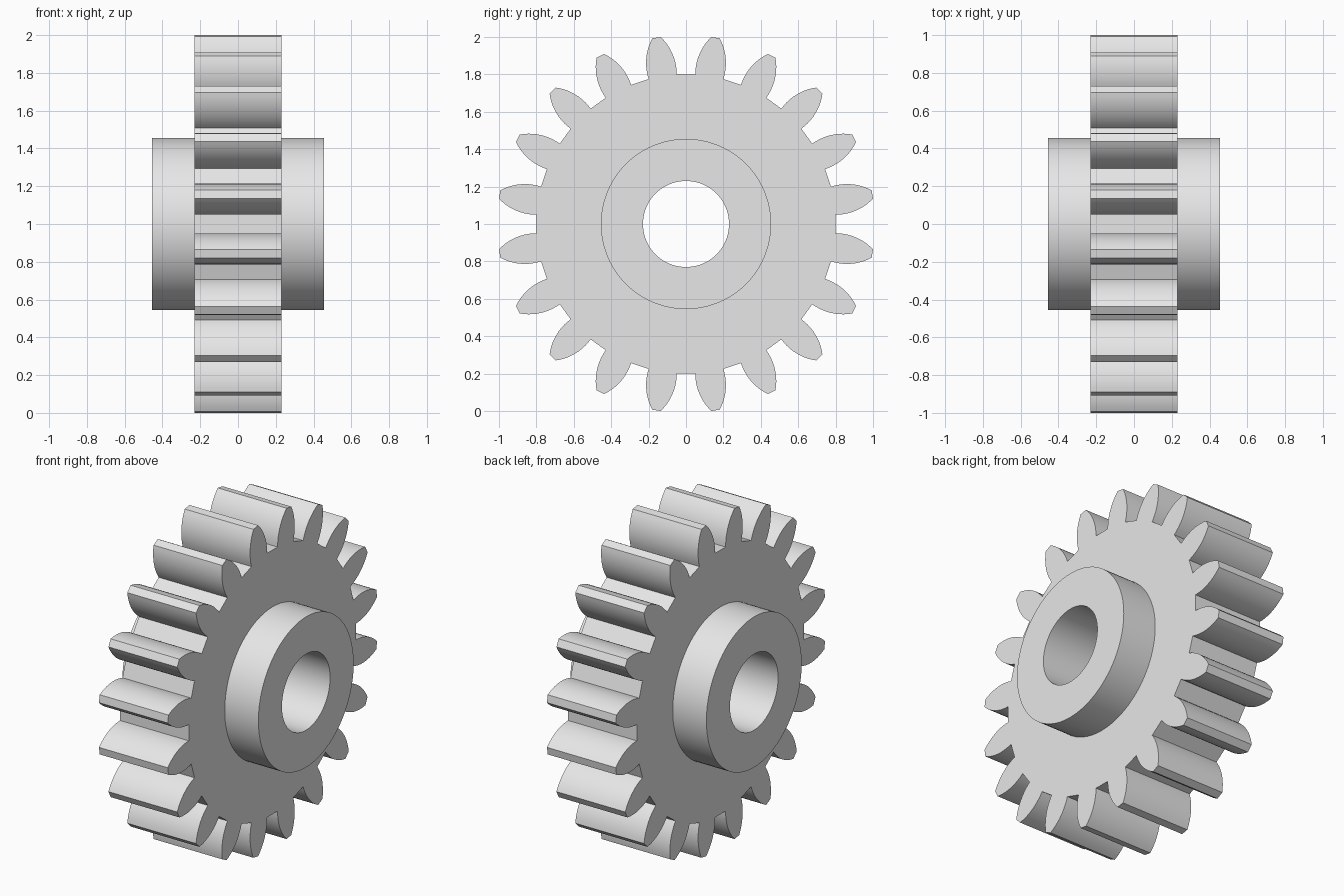
import bpy
import bmesh
from math import sin, cos, pi, radians, asin, hypot
from mathutils import Vector, Matrix

if "Cube" in bpy.data.objects:
    bpy.data.objects.remove(bpy.data.objects["Cube"], do_unlink=True)

TEETH = 20
ROOT_R, TIP_R = 0.80, 1.009
ROOT_HALF, TIP_HALF = radians(5.45), radians(1.3)
FLANK_R = 0.278          # radius of the rounded tooth flank
FLANK_STEPS = 10
GEAR_HALF = 0.23
HUB_R, HUB_HALF, BORE_R = 0.455, 0.455, 0.23
CENTRE = Vector((0, 0, 1))

steel = bpy.data.materials.new("light_grey_metal")
steel.use_nodes = True
steel.diffuse_color = (0.8, 0.8, 0.8, 1)
steel.node_tree.nodes["Principled BSDF"].inputs["Base Color"].default_value = (0.8, 0.8, 0.8, 1)


def finish(bm, name):
    """Turn a bmesh into a shaded object on the gear axis."""
    bmesh.ops.recalc_face_normals(bm, faces=bm.faces[:])
    mesh = bpy.data.meshes.new(name)
    bm.to_mesh(mesh)
    bm.free()
    mesh.materials.append(steel)
    obj = bpy.data.objects.new(name, mesh)
    obj.location = CENTRE
    bpy.context.collection.objects.link(obj)
    bpy.ops.object.select_all(action='DESELECT')
    obj.select_set(True)
    bpy.context.view_layer.objects.active = obj
    bpy.ops.object.shade_smooth_by_angle(angle=radians(30))
    return obj


def add_loop(bm, points):
    """Closed loop of edges through the points."""
    verts = [bm.verts.new(p) for p in points]
    return [bm.edges.new((a, b)) for a, b in zip(verts, verts[1:] + verts[:1])]


def flank():
    """Points (along, across) of one bulging tooth flank, root to tip."""
    a = Vector((ROOT_R * cos(ROOT_HALF), ROOT_R * sin(ROOT_HALF)))
    b = Vector((TIP_R * cos(TIP_HALF), TIP_R * sin(TIP_HALF)))
    chord = b - a
    half = asin(chord.length / 2 / FLANK_R)
    along = chord.normalized()
    out = Vector((-along.y, along.x))
    centre = (a + b) / 2 - out * FLANK_R * cos(half)
    angles = [half * (2 * i / FLANK_STEPS - 1) for i in range(FLANK_STEPS + 1)]
    return [centre + FLANK_R * (along * sin(t) + out * cos(t)) for t in angles]


# Toothed wheel: outline with a centre hole, filled and extruded
side = flank()
tooth = [(p.x, -p.y) for p in side] + [(p.x, p.y) for p in reversed(side)]
outline = []
for i in range(TEETH):
    turn = Matrix.Rotation((i + 0.5) * 2 * pi / TEETH, 3, 'X')
    outline += [turn @ Vector((-GEAR_HALF, u, w)) for u, w in tooth]

bm = bmesh.new()
edges = add_loop(bm, outline)
hole_r = HUB_R - 0.05
edges += add_loop(bm, [(-GEAR_HALF, hole_r * cos(t), hole_r * sin(t))
                       for t in (2 * pi * i / 64 for i in range(64))])
bmesh.ops.triangle_fill(bm, use_beauty=True, use_dissolve=False, edges=edges, normal=(1, 0, 0))
ext = bmesh.ops.extrude_face_region(bm, geom=bm.faces[:])
bmesh.ops.translate(bm, vec=(2 * GEAR_HALF, 0, 0),
                    verts=[g for g in ext["geom"] if isinstance(g, bmesh.types.BMVert)])
finish(bm, "toothed_wheel")

# Hub: rectangular section spun round the axis, leaving the bore open
bm = bmesh.new()
section = add_loop(bm, [(-HUB_HALF, 0, BORE_R), (HUB_HALF, 0, BORE_R),
                        (HUB_HALF, 0, HUB_R), (-HUB_HALF, 0, HUB_R)])
bmesh.ops.spin(bm, geom=bm.verts[:] + section, cent=(0, 0, 0), axis=(1, 0, 0),
               angle=2 * pi, steps=96, use_merge=True)
bmesh.ops.remove_doubles(bm, verts=bm.verts[:], dist=0.0001)
finish(bm, "hub")
